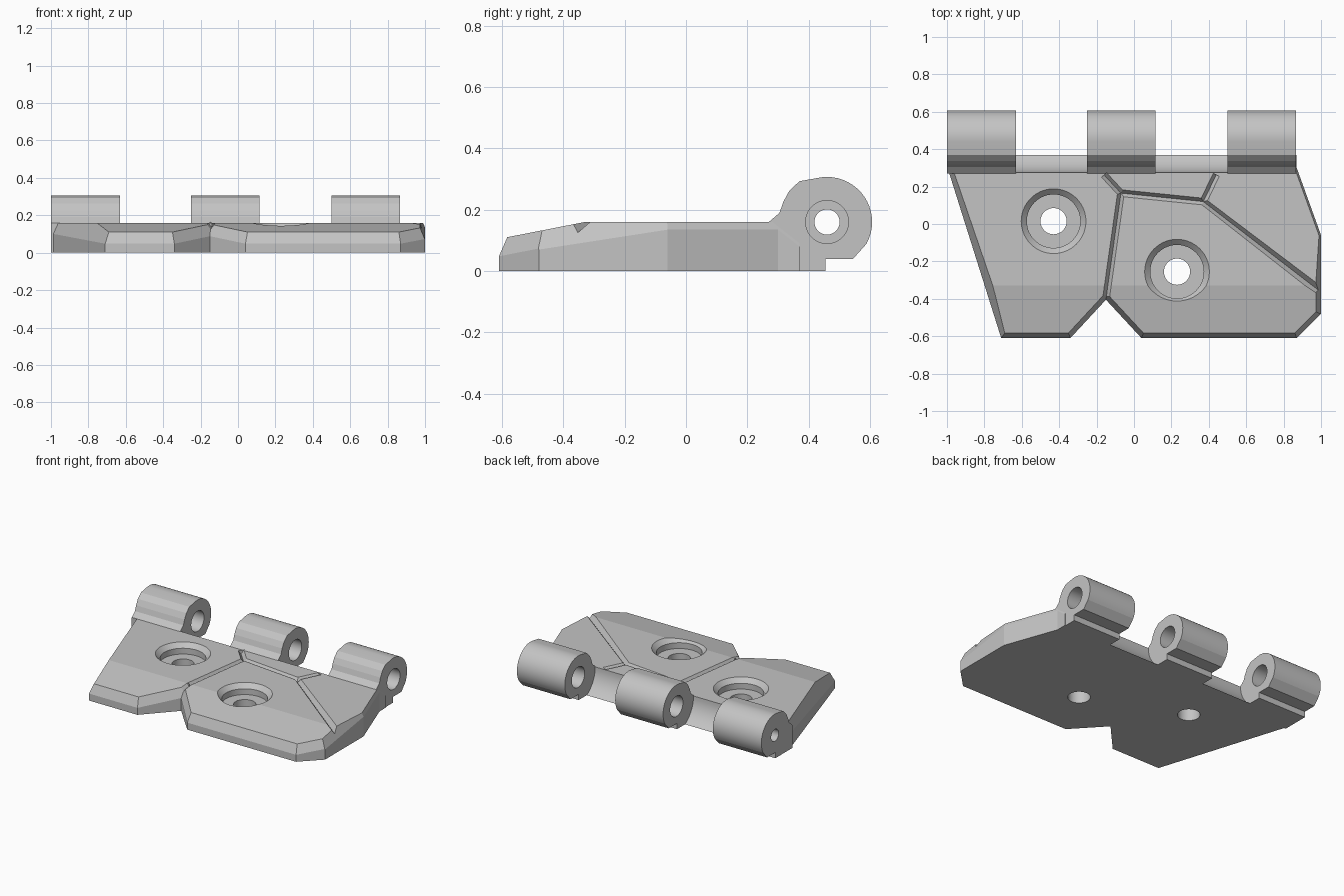
import bpy, bmesh, math
from mathutils import Vector, Matrix

if "Cube" in bpy.data.objects:
    bpy.data.objects.remove(bpy.data.objects["Cube"], do_unlink=True)

TOP, BREAK_Y, SLOPE = 0.16, -0.33, 0.196
PIN_Y, PIN_Z = 0.46, 0.16

grey = bpy.data.materials.new("light_grey")
grey.use_nodes = True
colour = (0.55, 0.55, 0.55, 1)
grey.diffuse_color = colour
grey.node_tree.nodes["Principled BSDF"].inputs["Base Color"].default_value = colour


def top_z(y):
    return TOP + min(0, y - BREAK_Y) * SLOPE


def make_object(name, bm):
    bmesh.ops.recalc_face_normals(bm, faces=bm.faces)
    mesh = bpy.data.meshes.new(name)
    bm.to_mesh(mesh)
    bm.free()
    mesh.materials.append(grey)
    obj = bpy.data.objects.new(name, mesh)
    bpy.context.collection.objects.link(obj)
    return obj


def prism(points, offset):
    bm = bmesh.new()
    face = bm.faces.new([bm.verts.new(p) for p in points])
    ext = bmesh.ops.extrude_face_region(bm, geom=[face])
    moved = [v for v in ext["geom"] if isinstance(v, bmesh.types.BMVert)]
    bmesh.ops.translate(bm, verts=moved, vec=offset)
    bmesh.ops.recalc_face_normals(bm, faces=bm.faces)
    return bm


def cut_plane(bm, point, normal):
    res = bmesh.ops.bisect_plane(bm, geom=bm.verts[:] + bm.edges[:] + bm.faces[:],
                                 plane_co=point, plane_no=normal, clear_outer=True)
    edges = [e for e in res["geom_cut"] if isinstance(e, bmesh.types.BMEdge)]
    if edges:
        bmesh.ops.holes_fill(bm, edges=[e for e in bm.edges if e.is_boundary])


def chamfer(bm, p, q, hp=None, hq=None):
    # tilted plane along one counter-clockwise outline edge
    hp = top_z(p[1]) - 0.057 if hp is None else hp
    hq = top_z(q[1]) - 0.057 if hq is None else hq
    a, b = Vector((*p, hp)), Vector((*q, hq))
    along = Vector((b.x - a.x, b.y - a.y, 0)).normalized()
    inward = Vector((-along.y, along.x, 0))
    normal = (b - a).cross(inward * 0.026 + Vector((0, 0, 0.06)))
    if normal.dot(inward) > 0:
        normal.negate()
    cut_plane(bm, a, normal)


def cone(name, r1, r2, depth, centre, axis="Z"):
    bm = bmesh.new()
    turn = Matrix.Rotation(math.pi / 2, 4, "Y") if axis == "X" else Matrix()
    bmesh.ops.create_cone(bm, cap_ends=True, segments=56, radius1=r1, radius2=r2,
                          depth=depth, matrix=Matrix.Translation(centre) @ turn)
    return make_object(name, bm)


def combine(target, other, operation):
    mod = target.modifiers.new("combine", "BOOLEAN")
    mod.operation, mod.solver, mod.object = operation, "EXACT", other
    bpy.context.view_layer.objects.active = target
    bpy.ops.object.modifier_apply(modifier=mod.name)
    bpy.data.objects.remove(other, do_unlink=True)


def plate_half(name, outline, edges):
    bm = prism([(x, y, 0) for x, y in outline], (0, 0, TOP))
    cut_plane(bm, (0, BREAK_Y, TOP), (0, -SLOPE, 1))
    for i, heights in edges:
        chamfer(bm, outline[i], outline[i + 1], *heights)
    return make_object(name, bm)


# Two convex plate halves meeting along the central groove
seam_front, seam_back = (-0.15, -0.405), (-0.042, 0.37)
left = [(-1, 0.37), (-1, 0.31), (-0.71, -0.61), (-0.34, -0.61), seam_front, seam_back]
right = [seam_front, (0.04, -0.61), (0.87, -0.61), (1, -0.48), (1, -0.06),
         (0.87, 0.30), (0.87, 0.37), seam_back]
plate = plate_half("hinge_leaf", left, [(1, ()), (2, ()), (3, ())])
half = plate_half("plate_half", right, [(0, ()), (1, ()), (2, ()), (3, (0.07, 0.135)),
                                        (4, (0.135, 0.135))])
combine(plate, half, "UNION")

# Clearance hollows between the knuckles
for x0, x1 in [(-0.63, -0.25), (0.115, 0.50)]:
    hollow = cone("hollow", 0.185, 0.185, x1 - x0, ((x0 + x1) / 2, PIN_Y, PIN_Z), "X")
    combine(plate, hollow, "DIFFERENCE")

# Knuckles with a filleted foot
profile = [(0.27, 0), (0.455, 0), (0.455, 0.04), (0.545, 0.04)]
for i in range(19):
    t = math.radians(-29 + i * 7)
    profile.append((PIN_Y + 0.147 * math.cos(t), PIN_Z + 0.147 * math.sin(t)))
profile += [(0.37, 0.293), (0.337, 0.262), (0.317, 0.225), (0.305, 0.19), (0.27, TOP)]
for x0, x1 in [(-1, -0.63), (-0.25, 0.115), (0.50, 0.865)]:
    knuckle = make_object("knuckle", prism([(x0, y, z) for y, z in profile], (x1 - x0, 0, 0)))
    combine(plate, knuckle, "UNION")

# Pin bore, narrowing at the closed end
combine(plate, cone("bore", 0.07, 0.07, 2, (0.1, PIN_Y, PIN_Z), "X"), "DIFFERENCE")
combine(plate, cone("narrow_bore", 0.041, 0.041, 0.4, (-1, PIN_Y, PIN_Z), "X"), "DIFFERENCE")

# Countersunk screw holes
for x, y in [(-0.43, 0.015), (0.23, -0.255)]:
    combine(plate, cone("sink", 0.143, 0.203, 0.06, (x, y, 0.16)), "DIFFERENCE")
    combine(plate, cone("seat", 0.143, 0.143, 0.08, (x, y, 0.13)), "DIFFERENCE")
    combine(plate, cone("screw", 0.07, 0.07, 0.4, (x, y, 0.1)), "DIFFERENCE")

# V-shaped grooves
fork, bend, kink = (-0.07, 0.165), (0.37, 0.12), (-0.14, BREAK_Y)
for a, b in [((-0.153, -0.43), kink), (kink, fork), (fork, bend),
             (bend, (1.02, -0.38)), (fork, (-0.16, 0.262)), (bend, (0.44, 0.262))]:
    a, b = (Vector((x, y, top_z(y))) for x, y in (a, b))
    side = Vector((a.y - b.y, b.x - a.x, 0)).normalized() * 0.036
    bm = bmesh.new()
    for p in (a, b):
        for s, dz in ((-1, 0.025), (1, 0.025), (0, -0.025)):
            bm.verts.new(p + side * s + Vector((0, 0, dz)))
    bmesh.ops.convex_hull(bm, input=bm.verts)
    combine(plate, make_object("groove", bm), "DIFFERENCE")

# Smooth curved walls, crisp edges elsewhere
bpy.ops.object.select_all(action="DESELECT")
plate.select_set(True)
bpy.context.view_layer.objects.active = plate
bpy.ops.object.shade_smooth_by_angle(angle=math.radians(9))
